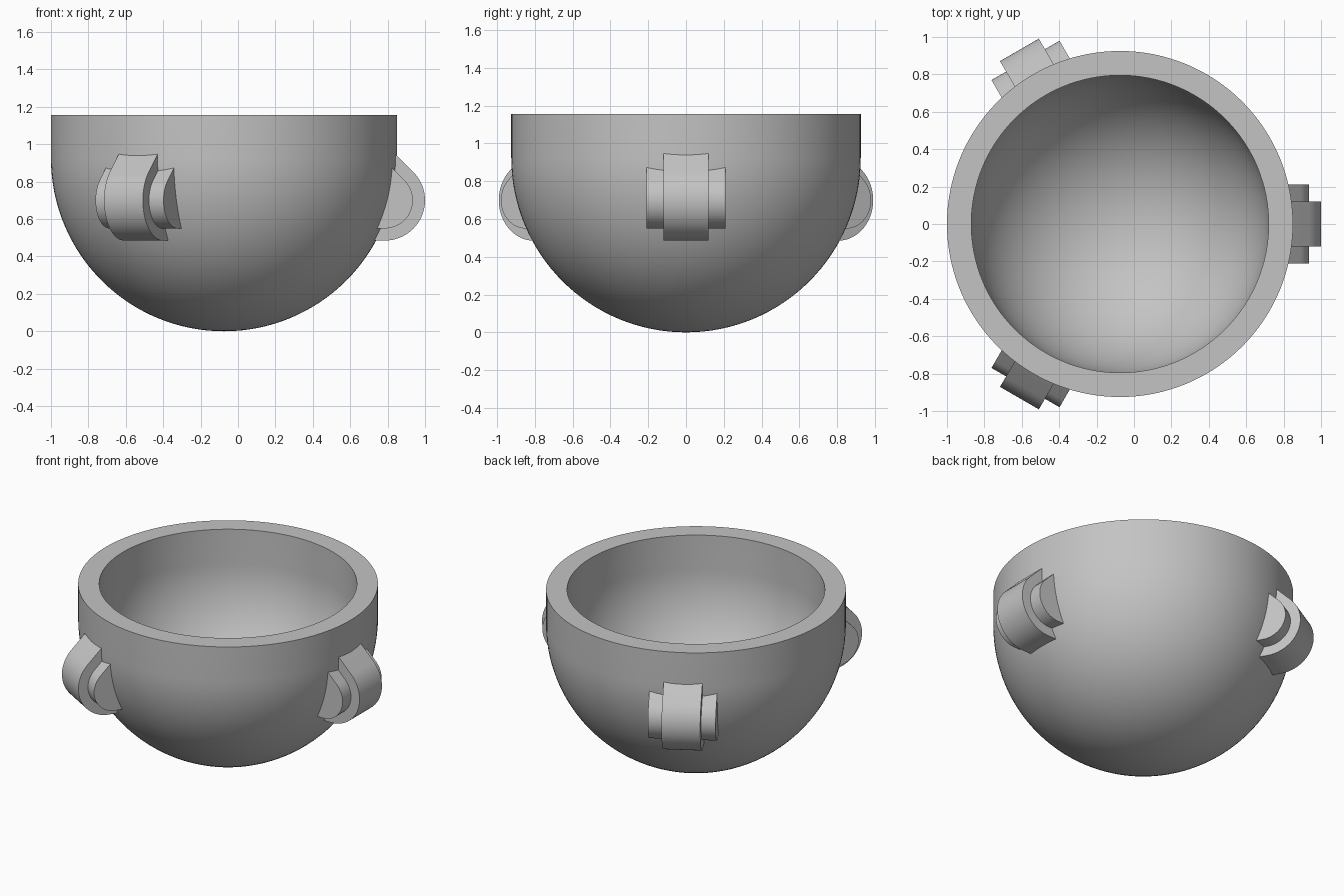
import bpy, bmesh, math
from mathutils import Matrix, Vector

if "Cube" in bpy.data.objects:
    bpy.data.objects.remove(bpy.data.objects["Cube"])

CENTRE_X = -0.075
OUTER, INNER, RIM = 0.925, 0.795, 1.155

grey = bpy.data.materials.new("plain grey")
grey.use_nodes = True
grey.diffuse_color = (0.55, 0.55, 0.55, 1)
grey.node_tree.nodes["Principled BSDF"].inputs["Base Color"].default_value = grey.diffuse_color


def finish(bm, name):
    bmesh.ops.recalc_face_normals(bm, faces=bm.faces)
    mesh = bpy.data.meshes.new(name)
    bm.to_mesh(mesh)
    bm.free()
    mesh.materials.append(grey)
    obj = bpy.data.objects.new(name, mesh)
    bpy.context.collection.objects.link(obj)
    bpy.ops.object.select_all(action='DESELECT')
    obj.select_set(True)
    bpy.context.view_layer.objects.active = obj
    bpy.ops.object.shade_smooth_by_angle(angle=math.radians(30))
    return obj


def arc(r, cx, cz, start, end, steps):
    angles = [math.radians(start + (end - start) * i / steps) for i in range(steps + 1)]
    return [(cx + r * math.cos(a), cz + r * math.sin(a)) for a in angles]


# Bowl: hemispherical shell with a straight collar, turned about its axis
def make_bowl():
    profile = arc(OUTER, 0, OUTER, -90, 0, 32) + [(OUTER, RIM), (INNER, RIM)]
    profile += arc(INNER, 0, OUTER, 0, -90, 32)
    bm = bmesh.new()
    verts = [bm.verts.new((r, 0, z)) for r, z in profile]
    edges = [bm.edges.new(pair) for pair in zip(verts, verts[1:])]
    bmesh.ops.spin(bm, geom=verts + edges, axis=(0, 0, 1), cent=(0, 0, 0),
                   angle=math.tau, steps=128)
    bmesh.ops.remove_doubles(bm, verts=bm.verts, dist=0.0001)
    bmesh.ops.dissolve_degenerate(bm, edges=bm.edges, dist=0.0001)
    bmesh.ops.translate(bm, verts=bm.verts, vec=(CENTRE_X, 0, 0))
    finish(bm, "bowl")


# Lug block: rounded nose, flat underside and 45 degree top, rooted in the wall
def make_block(name, radius, half_width, top_r, bottom_r, turn):
    cx, cz = 0.86, 0.70
    profile = [(bottom_r, cz - radius)] + arc(radius, cx, cz, -90, 45, 24)
    nose_r, nose_z = profile[-1]
    profile.append((top_r, nose_z + nose_r - top_r))
    bm = bmesh.new()
    face = bm.faces.new([bm.verts.new((r, -half_width, z)) for r, z in profile])
    extruded = bmesh.ops.extrude_face_region(bm, geom=[face], use_keep_orig=True)
    moved = [v for v in extruded["geom"] if isinstance(v, bmesh.types.BMVert)]
    bmesh.ops.translate(bm, verts=moved, vec=(0, 2 * half_width, 0))
    placing = Matrix.Translation(Vector((CENTRE_X, 0, 0))) @ Matrix.Rotation(turn, 4, 'Z')
    bmesh.ops.transform(bm, matrix=placing, verts=bm.verts)
    finish(bm, name)


make_bowl()
for side, degrees in (("left", 0), ("back", 120), ("front", 240)):
    make_block(side + "_lug", 0.215, 0.12, 0.89, 0.76, math.radians(degrees))
    make_block(side + "_lug_pin", 0.15, 0.21, 0.87, 0.78, math.radians(degrees))
